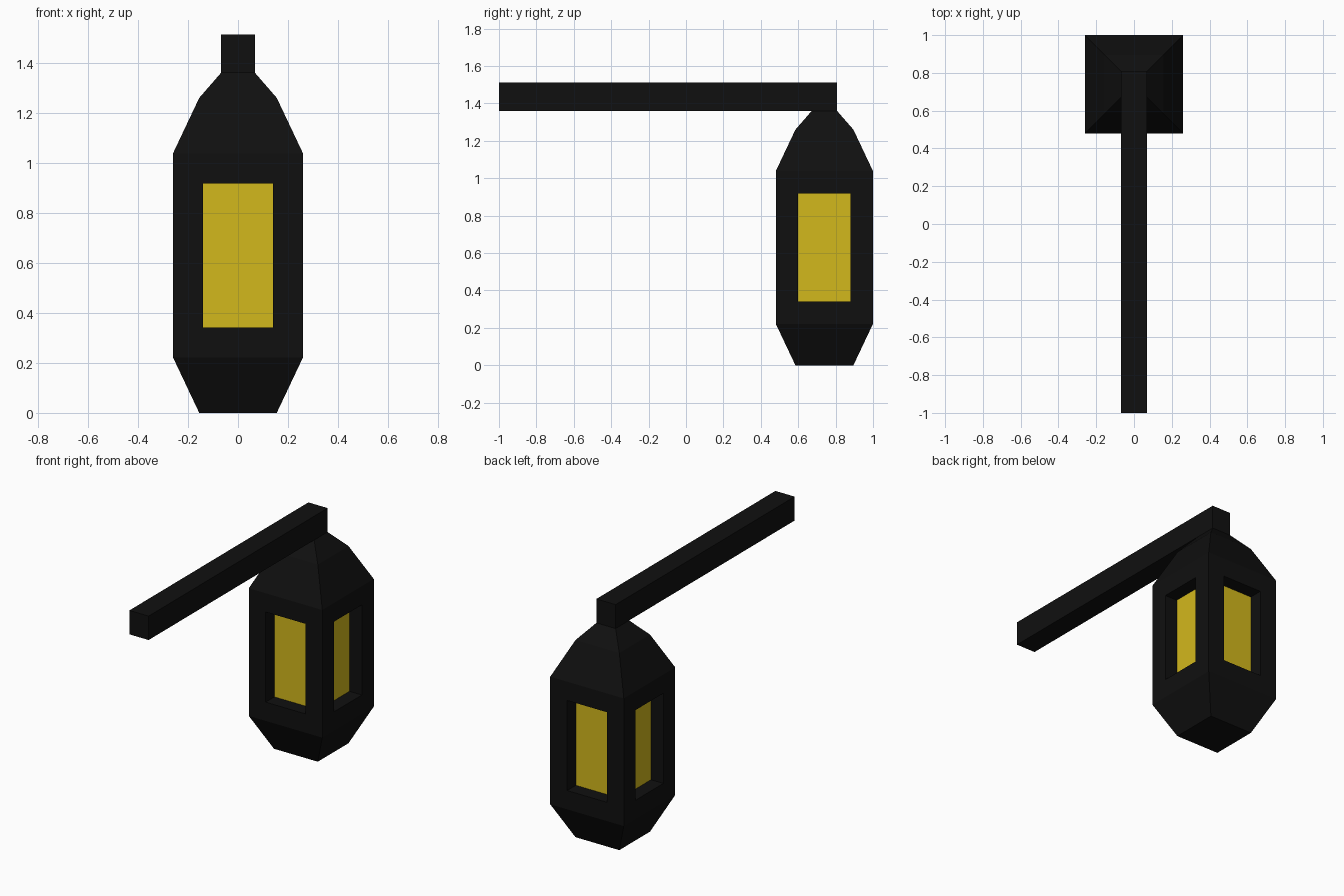
import bpy, bmesh
from mathutils import Matrix, Vector

if "Cube" in bpy.data.objects:
    bpy.data.objects.remove(bpy.data.objects["Cube"])


def make_material(name, color):
    mat = bpy.data.materials.new(name)
    mat.diffuse_color = color
    mat.use_nodes = True
    mat.node_tree.nodes["Principled BSDF"].inputs["Base Color"].default_value = mat.diffuse_color
    return mat


def make_object(name, bm, *mats):
    bmesh.ops.recalc_face_normals(bm, faces=bm.faces)
    mesh = bpy.data.meshes.new(name)
    bm.to_mesh(mesh)
    bm.free()
    for m in mats:
        mesh.materials.append(m)
    obj = bpy.data.objects.new(name, mesh)
    bpy.context.collection.objects.link(obj)
    return obj


iron = make_material("black_iron", (0.005, 0.005, 0.005, 1))
glow = make_material("yellow_glass", (0.65, 0.48, 0.012, 1))

CENTRE_Y = 0.74
PANE_INSET, PANE_DEPTH = 0.12, 0.088
NECK = 0.068

# Lantern body: square rings lofted along (half width, height)
profile = [(0.155, 0), (0.26, 0.222), (0.26, 1.038), (0.155, 1.26), (NECK, 1.36)]
bm = bmesh.new()
rings = [[bm.verts.new((sx * r, CENTRE_Y + sy * r, z))
          for sx, sy in ((-1, -1), (1, -1), (1, 1), (-1, 1))]
         for r, z in profile]
walls = []
for k, (low, high) in enumerate(zip(rings, rings[1:])):
    for i in range(4):
        j = (i + 1) % 4
        face = bm.faces.new((low[i], low[j], high[j], high[i]))
        if k == 1:
            walls.append(face)
bm.faces.new(rings[0][::-1])
bm.faces.new(rings[-1])
bm.normal_update()

# Windows: inset each upright wall, then push the glass inward
bmesh.ops.inset_individual(bm, faces=walls, thickness=PANE_INSET, use_even_offset=True)
for wall in walls:
    normal = wall.normal.copy()
    pane = bmesh.ops.extrude_face_region(bm, geom=[wall])["geom"]
    bmesh.ops.translate(bm, vec=-normal * PANE_DEPTH,
                        verts=[g for g in pane if isinstance(g, bmesh.types.BMVert)])
    for g in pane:
        if isinstance(g, bmesh.types.BMFace):
            g.material_index = 1
    if wall.is_valid:
        bm.faces.remove(wall)
make_object("lantern_body", bm, iron, glow)

# Support arm
low, high = Vector((-NECK, -1, 1.36)), Vector((NECK, CENTRE_Y + NECK, 1.513))
bm = bmesh.new()
bmesh.ops.create_cube(bm, size=1, matrix=Matrix.LocRotScale((low + high) / 2, None, high - low))
make_object("support_arm", bm, iron)
